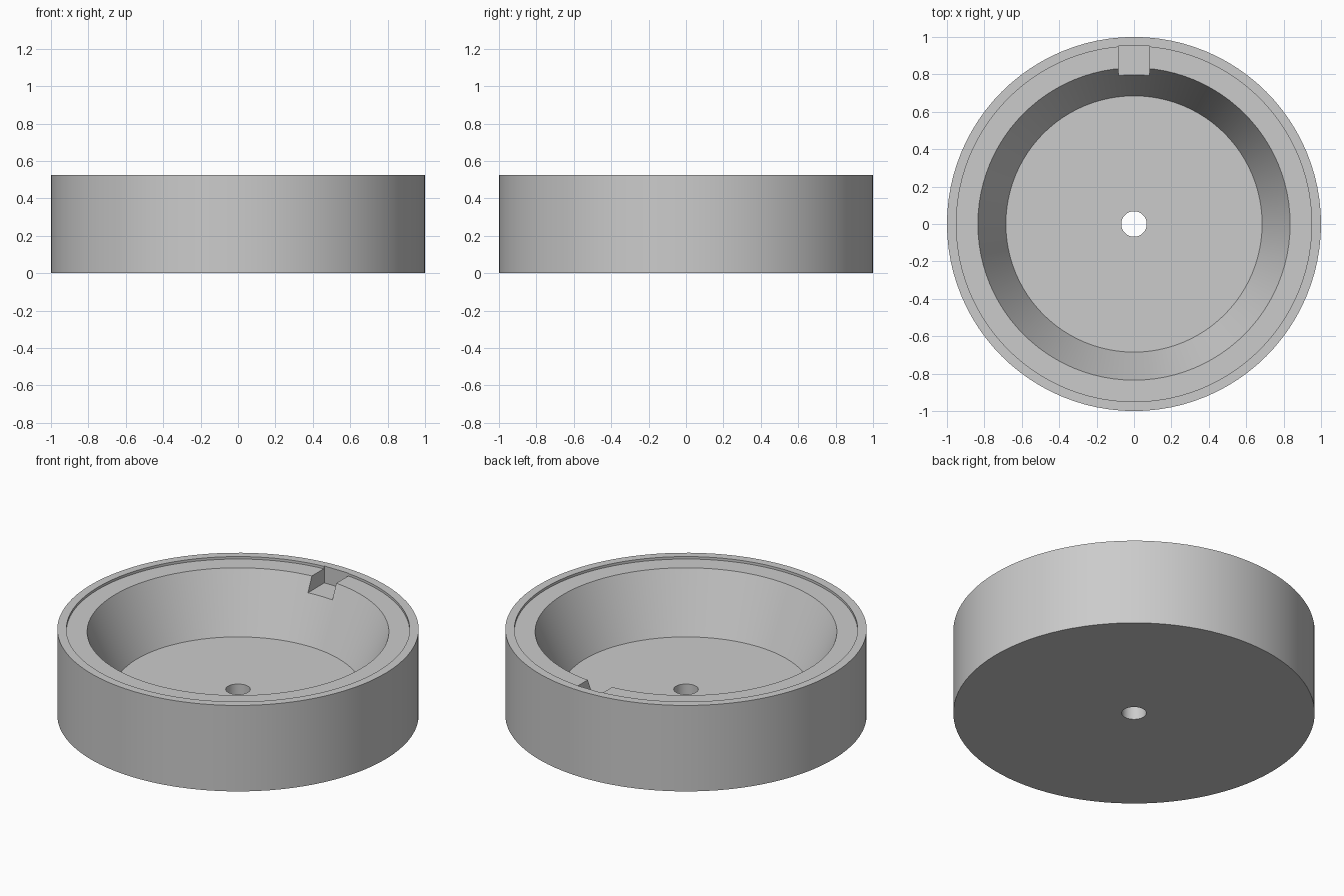
import bpy
import bmesh
import math

SEGMENTS = 96

old = bpy.data.objects.get("Cube")
if old:
    bpy.data.objects.remove(old)

# Single grey material
grey = bpy.data.materials.new("plain_grey")
grey.use_nodes = True
colour = (0.6, 0.6, 0.6, 1)
grey.diffuse_color = colour
grey.node_tree.nodes["Principled BSDF"].inputs["Base Color"].default_value = colour


def make_object(name, bm):
    bmesh.ops.recalc_face_normals(bm, faces=bm.faces)
    mesh = bpy.data.meshes.new(name)
    bm.to_mesh(mesh)
    bm.free()
    mesh.materials.append(grey)
    obj = bpy.data.objects.new(name, mesh)
    bpy.context.collection.objects.link(obj)
    return obj


# Dish body: a closed (radius, height) section turned about z
section = [(0.068, 0), (1, 0), (1, 0.525), (0.95, 0.525),
           (0.95, 0.51), (0.835, 0.51), (0.685, 0.158), (0.068, 0.158)]
bm = bmesh.new()
verts = [bm.verts.new((r, 0, z)) for r, z in section]
edges = [bm.edges.new((v, verts[i - 1])) for i, v in enumerate(verts)]
bmesh.ops.spin(bm, geom=verts + edges, cent=(0, 0, 0), axis=(0, 0, 1),
               angle=math.tau, steps=SEGMENTS, use_merge=True)
bmesh.ops.remove_doubles(bm, verts=bm.verts, dist=1e-4)
dish = make_object("dish_body", bm)

# Finger notch in the back of the ledge
bm = bmesh.new()
bmesh.ops.create_cube(bm, size=1)
bmesh.ops.scale(bm, vec=(0.165, 0.25, 0.4), verts=bm.verts)
bmesh.ops.translate(bm, vec=(0, 0.826, 0.622), verts=bm.verts)
cutter = make_object("notch_cutter", bm)
cutter.hide_render = True

notch = dish.modifiers.new("notch", 'BOOLEAN')
notch.operation = 'DIFFERENCE'
notch.solver = 'EXACT'
notch.object = cutter

bpy.ops.object.select_all(action='DESELECT')
dish.select_set(True)
bpy.context.view_layer.objects.active = dish
bpy.ops.object.modifier_apply(modifier=notch.name)
bpy.data.objects.remove(cutter)
bpy.ops.object.shade_smooth_by_angle(angle=math.radians(30))
